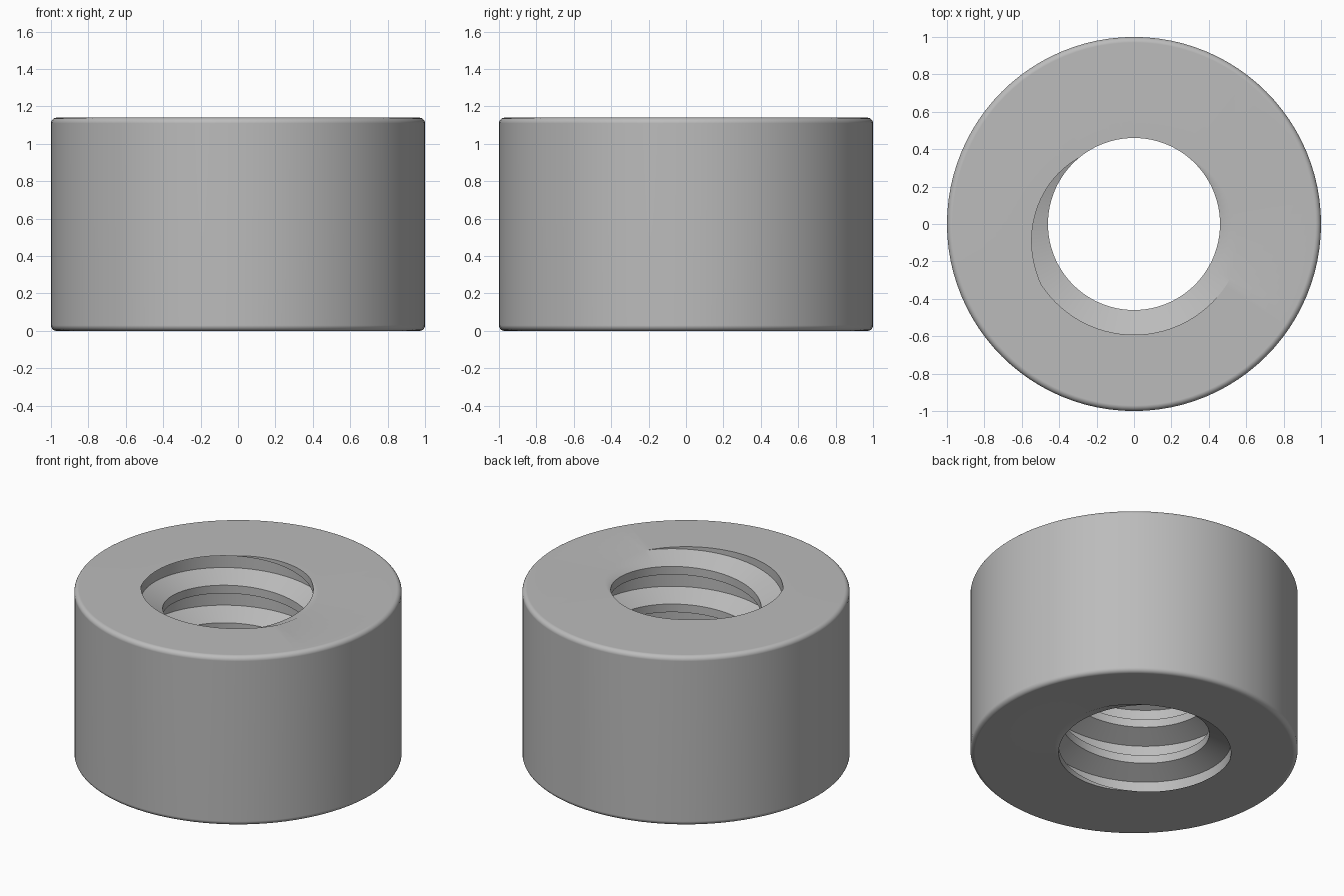
import bpy, bmesh
from math import pi, sin, cos, radians

cube = bpy.data.objects.get("Cube")
if cube:
    bpy.data.objects.remove(cube, do_unlink=True)

HEIGHT = 1.14
OUTER, EDGE = 1.0, 0.03           # outer radius and rounded edge
MINOR, MAJOR = 0.46, 0.592        # thread radii
PITCH = HEIGHT / 4.5
SEGMENTS = 96

# One thread pitch, from the middle of the crest: (degrees of turn, radius)
THREAD = [(-39, MINOR), (39, MINOR), (122, MAJOR), (238, MAJOR), (321, MINOR)]
CREST = 4.5 * 360 - 91            # crest phase that meets the top face


def polar(radius, angle, z):
    return (radius * cos(angle), radius * sin(angle), z)


def add_strip(bm, rows, closed):
    """Join rows of points into quads."""
    grid = [[bm.verts.new(p) for p in row] for row in rows]
    pairs = list(zip(grid, grid[1:]))
    if closed:
        pairs.append((grid[-1], grid[0]))
    for a, b in pairs:
        for j in range(len(a) - 1):
            bm.faces.new((a[j], b[j], b[j + 1], a[j + 1]))


bm = bmesh.new()

# Helical thread, run past both ends and then trimmed flush
rows = []
for i in range(-SEGMENTS, 7 * SEGMENTS):
    turn = i / SEGMENTS
    rows.append([polar(r, 2 * pi * turn, PITCH * (turn + (CREST + d) / 360 - 5))
                 for d, r in THREAD])
add_strip(bm, rows, False)
bmesh.ops.remove_doubles(bm, verts=bm.verts, dist=1e-5)
for z, normal in ((0, (0, 0, -1)), (HEIGHT, (0, 0, 1))):
    bmesh.ops.bisect_plane(bm, geom=bm.verts[:] + bm.edges[:] + bm.faces[:],
                           dist=1e-6, plane_co=(0, 0, z), plane_no=normal,
                           clear_outer=True)
bmesh.ops.remove_doubles(bm, verts=bm.verts, dist=1e-5)

# Outer wall with rounded rims
profile = []
for centre, start in ((EDGE, -90), (HEIGHT - EDGE, 0)):
    for k in range(6):
        a = radians(start + 18 * k)
        profile.append((OUTER - EDGE + EDGE * cos(a), centre + EDGE * sin(a)))
add_strip(bm, [[polar(r, 2 * pi * i / SEGMENTS, z) for r, z in profile]
               for i in range(SEGMENTS)], True)

# Flat end faces between the wall and the threaded hole
for z in (0, HEIGHT):
    rim = [e for e in bm.edges if e.is_boundary
           and all(abs(v.co.z - z) < 1e-4 for v in e.verts)]
    bmesh.ops.triangle_fill(bm, edges=rim, use_beauty=True, normal=(0, 0, 1 if z else -1))
bmesh.ops.recalc_face_normals(bm, faces=bm.faces)

mesh = bpy.data.meshes.new("threaded_collar")
bm.to_mesh(mesh)
bm.free()
collar = bpy.data.objects.new("threaded_collar", mesh)
bpy.context.collection.objects.link(collar)

# Plain grey metal
grey = bpy.data.materials.new("grey_metal")
grey.use_nodes = True
grey.diffuse_color = (0.5, 0.5, 0.5, 1)
grey.node_tree.nodes["Principled BSDF"].inputs["Base Color"].default_value = grey.diffuse_color
mesh.materials.append(grey)

# Smooth shading, flat ends
bpy.ops.object.select_all(action="DESELECT")
collar.select_set(True)
bpy.context.view_layer.objects.active = collar
bpy.ops.object.shade_smooth_by_angle(angle=radians(30))
weighted = collar.modifiers.new("even_shading", "WEIGHTED_NORMAL")
weighted.keep_sharp = True
